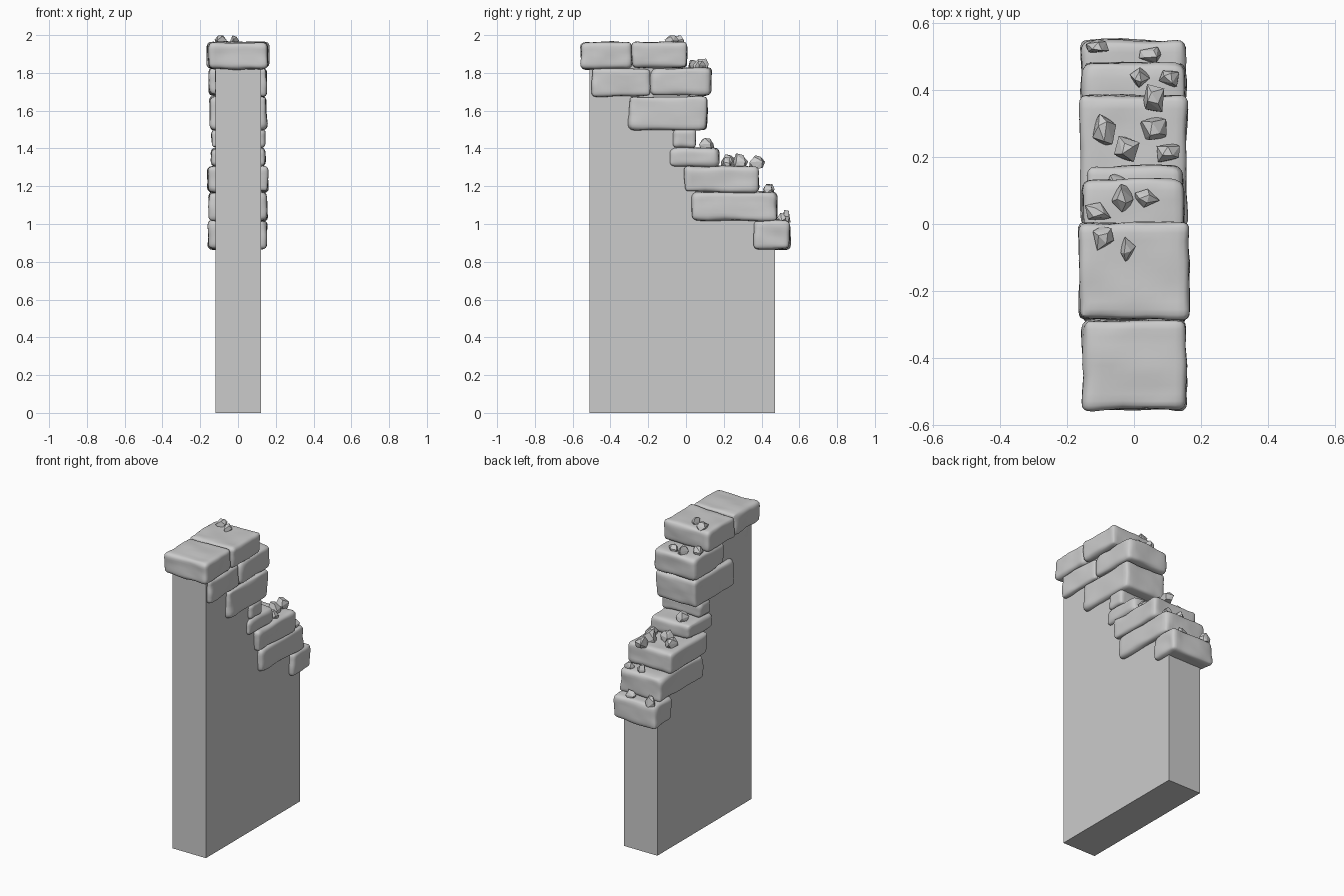
import bpy, bmesh, math, random
from mathutils import Vector, noise

random.seed(7)
cube = bpy.data.objects.get("Cube")
if cube:
    bpy.data.objects.remove(cube, do_unlink=True)


def material(name, grey):
    mat = bpy.data.materials.new(name)
    mat.use_nodes = True
    colour = (grey, grey, grey, 1)
    mat.diffuse_color = colour
    mat.node_tree.nodes["Principled BSDF"].inputs["Base Color"].default_value = colour
    return mat


stone = material("grey stone", 0.6)


def finish(bm, name, smooth=False):
    bmesh.ops.recalc_face_normals(bm, faces=bm.faces)
    mesh = bpy.data.meshes.new(name)
    bm.to_mesh(mesh)
    bm.free()
    mesh.materials.append(stone)
    for face in mesh.polygons:
        face.use_smooth = smooth
    obj = bpy.data.objects.new(name, mesh)
    bpy.context.collection.objects.link(obj)
    return obj


# Flat wall slab, stepped along the top so that it ends inside the bricks
def build_wall():
    outline = [(-.51, 0), (.47, 0), (.47, .94), (.40, .94), (.40, 1.09), (.33, 1.09),
               (.33, 1.24), (.12, 1.24), (.12, 1.355), (.02, 1.355), (.02, 1.75),
               (-.05, 1.75), (-.05, 1.88), (-.51, 1.88)]
    bm = bmesh.new()
    side = bm.faces.new([bm.verts.new((-.12, y, z)) for y, z in outline])
    grown = bmesh.ops.extrude_face_region(bm, geom=[side])["geom"]
    moved = [v for v in grown if isinstance(v, bmesh.types.BMVert)]
    bmesh.ops.translate(bm, verts=moved, vec=(.243, 0, 0))
    finish(bm, "wall")


# Worn brick: a rounded box with uneven corners and gently dented faces
def build_brick(name, x0, x1, y0, y1, z0, z1, radius=.028):
    centre = Vector((x0 + x1, y0 + y1, z0 + z1)) / 2
    half = Vector((x1 - x0, y1 - y0, z1 - z0)) / 2
    bm = bmesh.new()
    bmesh.ops.create_cube(bm, size=2)
    bmesh.ops.subdivide_edges(bm, edges=bm.edges[:], cuts=13, use_grid_fill=True)
    for v in bm.verts:
        # crowd the grid towards the edges, where the rounding is
        p = Vector([math.sin(c * math.pi / 2) * h for c, h in zip(v.co, half)])
        wear = radius * (1 + .5 * noise.noise(p * 9 + centre * 31))
        core = Vector([max(-h + wear, min(h - wear, c)) for c, h in zip(p, half)])
        out = (p - core).normalized()
        p = core + out * wear
        dent = noise.noise(p * 8 + centre * 17) * .008 + noise.noise(p * 22 + centre * 5) * .003
        v.co = centre + p + out * (dent - .002)
    finish(bm, name, smooth=True)


# Chipped rubble: faceted hull of random points resting on a ledge
def build_rubble(name, x, y, z, width, depth, height):
    bm = bmesh.new()
    turn = random.uniform(0, math.tau)
    for ring, (level, reach) in enumerate([(0, .8), (.5, 1), (1, .5)]):
        sides = 5 - ring
        for i in range(sides):
            a = turn + ring * .6 + math.tau * (i + random.uniform(-.25, .25)) / sides
            r = reach * random.uniform(.8, 1.05) / 2
            lift = level + random.uniform(-.15, 0)
            bm.verts.new((x + math.cos(a) * r * width, y + math.sin(a) * r * depth,
                          z + lift * height))
    hull = bmesh.ops.convex_hull(bm, input=bm.verts[:])
    spare = [v for v in hull["geom_interior"] if isinstance(v, bmesh.types.BMVert)]
    bmesh.ops.delete(bm, geom=spare, context="VERTS")
    finish(bm, name)


build_wall()

bricks = {
    "cap_brick_front": (-.155, .157, -.56, -.285, 1.82, 1.965),
    "cap_brick_back": (-.166, .166, -.287, .005, 1.825, 1.965),
    "upper_brick_front": (-.122, .152, -.50, -.185, 1.675, 1.825),
    "upper_brick_back": (-.155, .152, -.19, .135, 1.68, 1.828),
    "long_brick": (-.15, .153, -.305, .115, 1.495, 1.678),
    "small_brick": (-.145, .147, -.07, .055, 1.40, 1.505),
    "thin_brick": (-.145, .147, -.09, .175, 1.303, 1.405),
    "middle_brick": (-.163, .16, -.01, .387, 1.165, 1.307),
    "lower_brick": (-.155, .157, .03, .485, 1.015, 1.172),
    "end_brick": (-.16, .155, .355, .55, .865, 1.022),
}
for name, box in bricks.items():
    build_brick(name, *box)

# Rubble grouped by ledge height: x, y, width, depth, height of each piece
ledges = {
    1.957: [(-.09, -.04, .07, .09, .043), (-.02, -.075, .05, .08, .04)],
    1.82: [(-.11, .035, .09, .07, .05), (-.035, .08, .08, .1, .06), (.035, .075, .08, .06, .045)],
    1.40: [(-.05, .11, .08, .1, .055)],
    1.30: [(-.09, .28, .08, .13, .06), (-.02, .225, .09, .09, .07), (.06, .285, .11, .09, .075),
           (.10, .215, .08, .08, .06), (.06, .375, .08, .1, .065)],
    1.165: [(.015, .44, .07, .07, .05), (.105, .435, .07, .07, .045)],
    1.015: [(-.11, .53, .08, .06, .06), (.05, .505, .08, .06, .045)],
}
for level, (height, pieces) in enumerate(ledges.items()):
    for i, (x, y, width, depth, tall) in enumerate(pieces):
        build_rubble(f"rubble_{level + 1}_{i + 1}", x, y, height, width, depth, tall)
